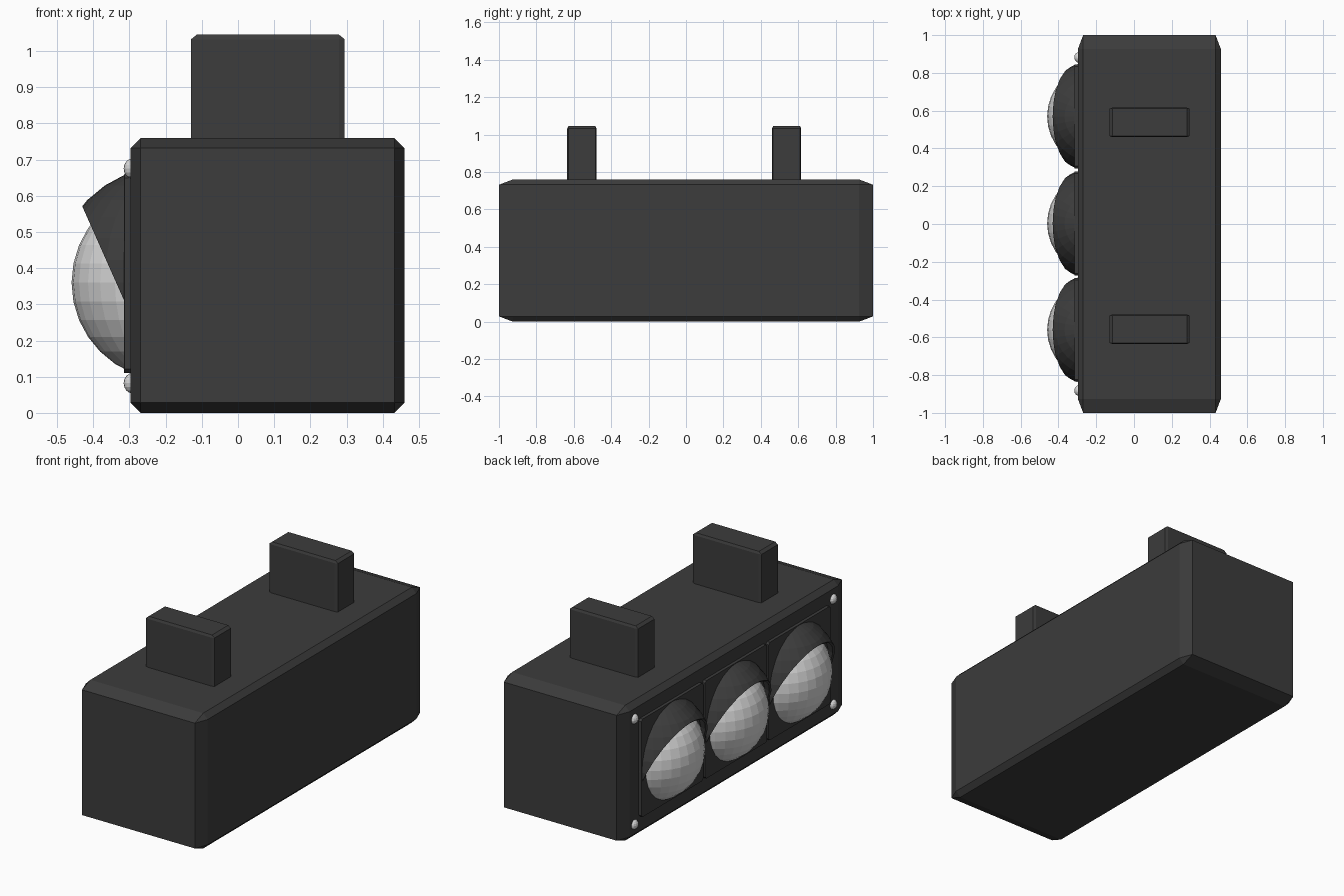
import bpy, bmesh
from mathutils import Vector, Matrix

cube = bpy.data.objects.get("Cube")
if cube:
    bpy.data.objects.remove(cube, do_unlink=True)


def material(name, rgb):
    m = bpy.data.materials.new(name)
    m.use_nodes = True
    m.diffuse_color = (*rgb, 1)
    m.node_tree.nodes["Principled BSDF"].inputs["Base Color"].default_value = (*rgb, 1)
    return m


DARK = material("dark grey plastic", (0.045, 0.045, 0.045))
WHITE = material("pale glass and metal", (0.7, 0.7, 0.7))


def finish(bm, name, mat):
    mesh = bpy.data.meshes.new(name)
    bmesh.ops.recalc_face_normals(bm, faces=bm.faces)
    bm.to_mesh(mesh)
    bm.free()
    mesh.materials.append(mat)
    obj = bpy.data.objects.new(name, mesh)
    bpy.context.collection.objects.link(obj)
    return obj


def box(name, low, high, mat, bevel=0.037):
    # Chamfer a unit cube first, so the chamfer stretches with the box
    low, high = Vector(low), Vector(high)
    bm = bmesh.new()
    bmesh.ops.create_cube(bm, size=1)
    bmesh.ops.bevel(bm, geom=bm.edges[:], offset=bevel, segments=1, affect='EDGES')
    bmesh.ops.transform(bm, verts=bm.verts, matrix=Matrix.Translation((low + high) / 2)
                        @ Matrix.Diagonal((*(high - low), 1)))
    return finish(bm, name, mat)


def ball(center, size, u=32, v=16):
    bm = bmesh.new()
    bmesh.ops.create_uvsphere(bm, u_segments=u, v_segments=v, radius=1)
    bmesh.ops.transform(bm, verts=bm.verts, matrix=Matrix.Translation(center)
                        @ Matrix.Diagonal((*size, 1)))
    return bm


def cut(bm, point, normal):
    # Remove everything on the side the normal points to
    bmesh.ops.bisect_plane(bm, geom=bm.verts[:] + bm.edges[:] + bm.faces[:],
                           plane_co=point, plane_no=normal, clear_outer=True)


# Housing and mounting tabs
box("housing", (-0.297, -1, 0), (0.46, 1, 0.76), DARK)
for side, y in (("front", -0.557), ("back", 0.538)):
    box(side + "_mounting_tab", (-0.13, y - 0.078, 0.70), (0.295, y + 0.078, 1.045), DARK)

# Three lamps, each a square plate, a domed lens and a hooded visor
for side, y in (("front", -0.56), ("middle", 0.003), ("back", 0.57)):
    box(side + "_lamp_plate", (-0.315, y - 0.275, 0.11), (-0.28, y + 0.275, 0.66), DARK, 0.02)

    center = (-0.19, y, 0.36)
    lens = ball(center, (0.27, 0.27, 0.27))
    cut(lens, (-0.29, 0, 0), (1, 0, 0))
    finish(lens, side + "_lens", WHITE)

    hood = ball(center, (0.32, 0.295, 0.323))
    cut(hood, (-0.30, 0, 0), (1, 0, 0))
    cut(hood, (-0.43, 0, 0.57), (-0.27, 0, -0.12))
    visor = finish(hood, side + "_visor", DARK)
    shell = visor.modifiers.new("Thickness", 'SOLIDIFY')
    shell.thickness = 0.012
    shell.offset = -1

# Corner screws
for side, y in (("front", -0.882), ("back", 0.882)):
    for level, z in (("lower", 0.082), ("upper", 0.675)):
        finish(ball((-0.292, y, z), (0.024, 0.028, 0.028), 16, 8),
               f"{side}_{level}_screw", WHITE)
